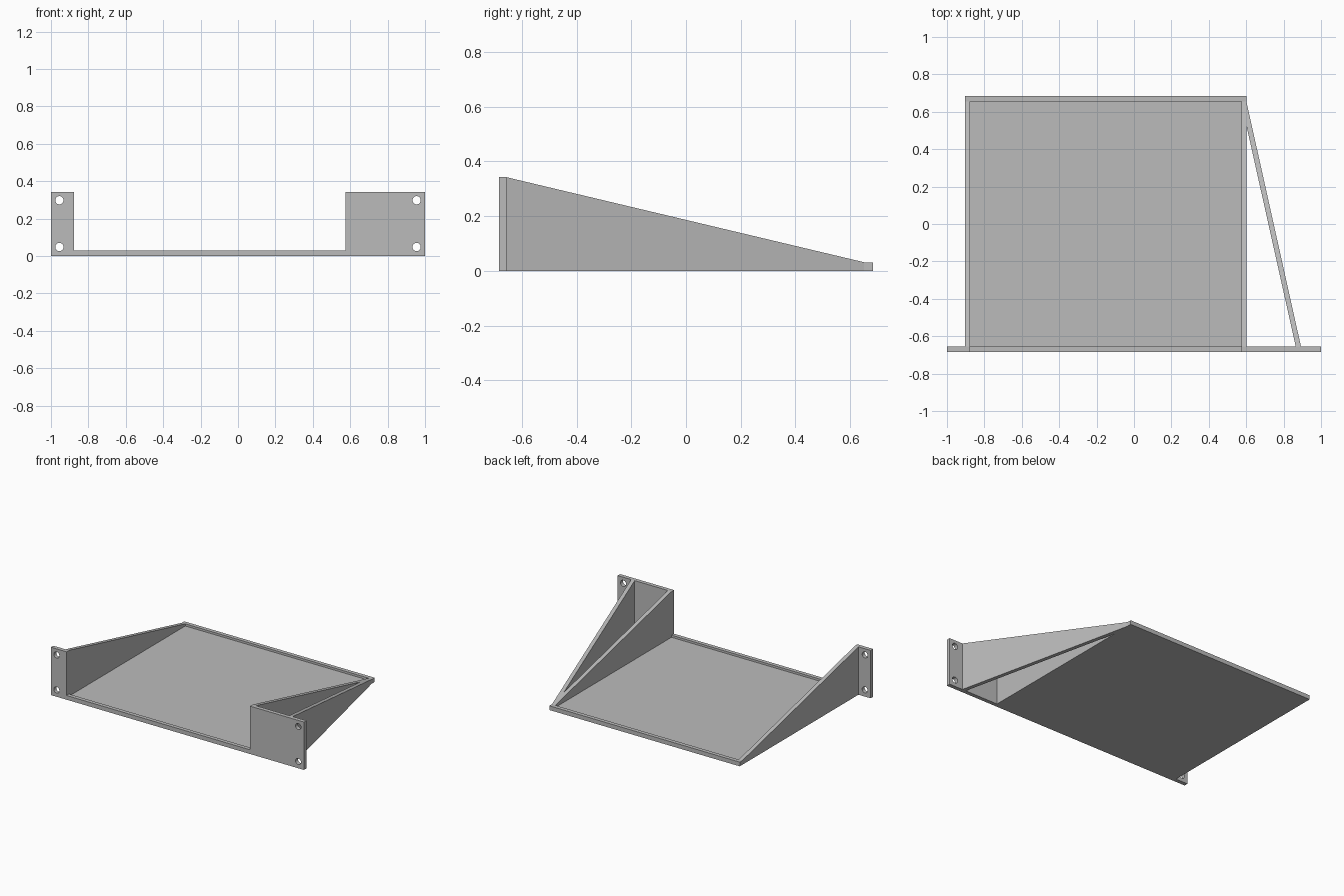
import bpy
import bmesh
from math import radians
from mathutils import Matrix, Vector

cube = bpy.data.objects.get("Cube")
if cube:
    bpy.data.objects.remove(cube, do_unlink=True)

# Main dimensions
HALF_DEPTH = 0.684
THICK = 0.028
LEFT, RIGHT = 0.602, -0.904      # outer faces of the tray walls
RIM, TALL, FLOOR = 0.03, 0.342, 0.015
PANEL_BACK = -HALF_DEPTH + THICK
SLOPE_END = HALF_DEPTH - THICK

grey = bpy.data.materials.new("plain grey")
grey.use_nodes = True
grey.diffuse_color = (0.5, 0.5, 0.5, 1)
grey.node_tree.nodes["Principled BSDF"].inputs["Base Color"].default_value = (0.5, 0.5, 0.5, 1)


def slope_height(y):
    """Height of the sloping top edge at depth y."""
    t = (y - PANEL_BACK) / (SLOPE_END - PANEL_BACK)
    return TALL + (RIM - TALL) * t


def prism(name, bottom, top):
    """Solid between two matching outlines."""
    bm = bmesh.new()
    a = [bm.verts.new(p) for p in bottom]
    b = [bm.verts.new(p) for p in top]
    bm.faces.new(a)
    bm.faces.new(b)
    for i in range(len(a)):
        j = (i + 1) % len(a)
        bm.faces.new((a[i], a[j], b[j], b[i]))
    bmesh.ops.recalc_face_normals(bm, faces=bm.faces)
    mesh = bpy.data.meshes.new(name)
    bm.to_mesh(mesh)
    bm.free()
    mesh.materials.append(grey)
    obj = bpy.data.objects.new(name, mesh)
    bpy.context.collection.objects.link(obj)
    return obj


def box(name, x0, x1, y0, y1, z0, z1):
    outline = [(x0, y0), (x1, y0), (x1, y1), (x0, y1)]
    return prism(name, [(x, y, z0) for x, y in outline], [(x, y, z1) for x, y in outline])


# Front mounting panel: two ears joined by a low lip
inner_right, inner_left = RIGHT + THICK, LEFT - THICK
outline = [(-1, 0), (1, 0), (1, TALL), (inner_left, TALL), (inner_left, RIM),
           (inner_right, RIM), (inner_right, TALL), (-1, TALL)]
panel = prism("front_panel", [(x, -HALF_DEPTH, z) for x, z in outline],
              [(x, PANEL_BACK, z) for x, z in outline])

# Screw holes through the ears
bm = bmesh.new()
for x in (-0.955, 0.955):
    for z in (0.048, 0.298):
        place = Matrix.Translation(Vector((x, -HALF_DEPTH, z))) @ Matrix.Rotation(radians(90), 4, "X")
        bmesh.ops.create_cone(bm, cap_ends=True, segments=32, radius1=0.022,
                              radius2=0.022, depth=0.2, matrix=place)
mesh = bpy.data.meshes.new("hole_cutter")
bm.to_mesh(mesh)
bm.free()
mesh.materials.append(grey)
cutter = bpy.data.objects.new("hole_cutter", mesh)
bpy.context.collection.objects.link(cutter)
cutter.hide_render = True
cut = panel.modifiers.new("screw_holes", "BOOLEAN")
cut.operation = "DIFFERENCE"
cut.solver = "EXACT"
cut.object = cutter
bpy.context.view_layer.objects.active = panel
panel.select_set(True)
bpy.ops.object.modifier_apply(modifier=cut.name)
bpy.data.objects.remove(cutter, do_unlink=True)
bpy.ops.object.shade_smooth_by_angle(angle=radians(30))

# Tray floor and back lip
box("tray_floor", inner_right, inner_left, PANEL_BACK, SLOPE_END, 0, FLOOR)
box("back_lip", inner_right, inner_left, SLOPE_END, HALF_DEPTH, 0, RIM)

# Sloping side walls
side = [(PANEL_BACK, 0), (HALF_DEPTH, 0), (HALF_DEPTH, RIM), (SLOPE_END, RIM), (PANEL_BACK, TALL)]
for name, x in (("right_wall", RIGHT), ("left_wall", inner_left)):
    prism(name, [(x, y, z) for y, z in side], [(x + THICK, y, z) for y, z in side])

# Diagonal brace from the wide ear to the back of the left wall
foot = [(0.865, PANEL_BACK), (0.893, PANEL_BACK), (LEFT, 0.65), (LEFT, 0.522)]
prism("diagonal_brace", [(x, y, 0) for x, y in foot], [(x, y, slope_height(y)) for x, y in foot])
